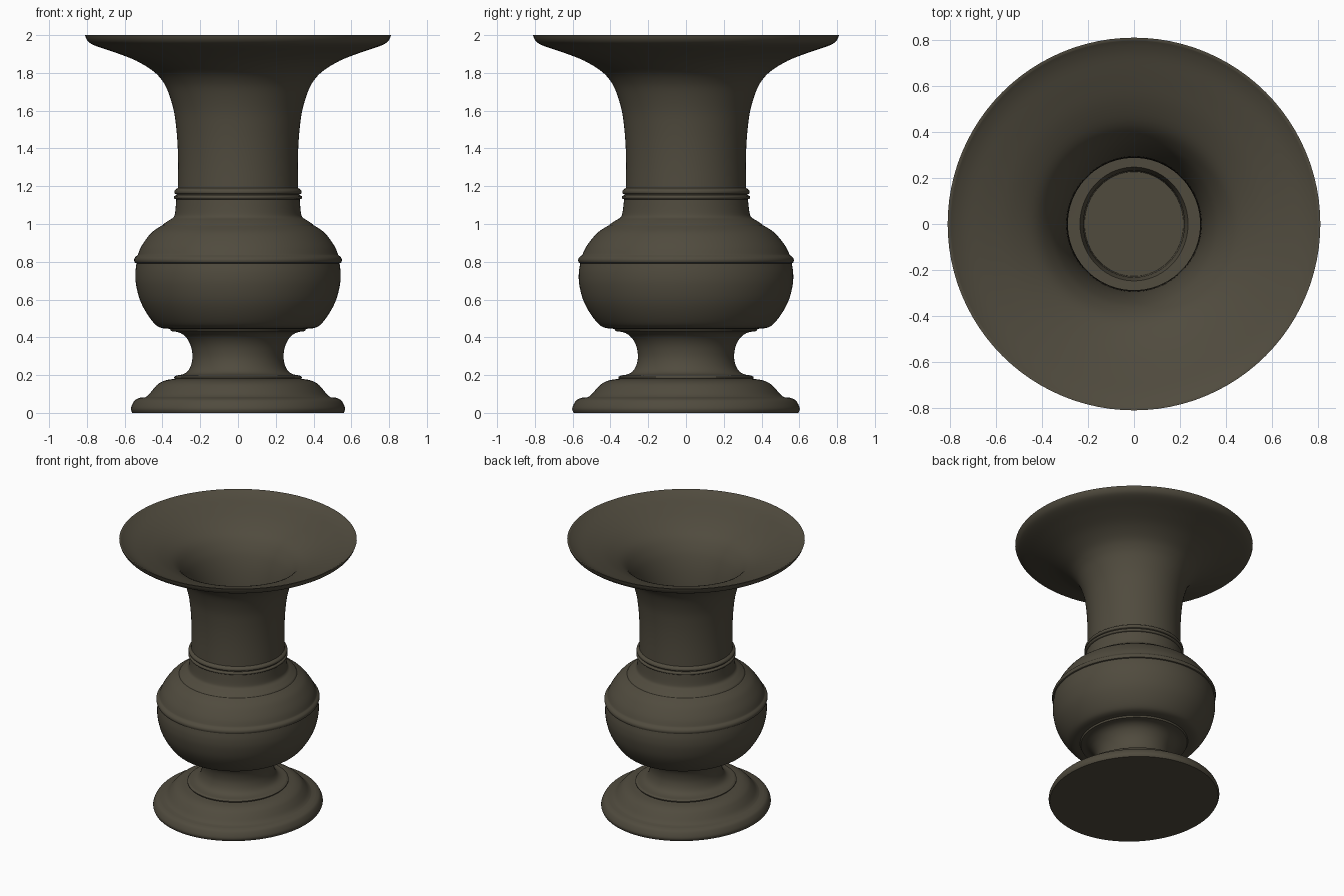
import bpy, bmesh, math

SEG = 96
bronze = bpy.data.materials.new("dark_bronze")
bronze.diffuse_color = (0.08, 0.07, 0.048, 1)


def depth_scale(z):
    # the lower body is slightly deeper than wide; the neck is round
    if z < 0.75:
        return 1.063 - 0.018 * z / 0.75
    return 1 + 0.045 * max(0, min(1, (1.15 - z) / 0.4))


def smooth(pts, n=4):
    # Catmull-Rom curve through the profile points
    out = []
    for i in range(len(pts) - 1):
        a, b, c, d = (pts[max(0, min(len(pts) - 1, i + k))] for k in (-1, 0, 1, 2))
        for s in range(n):
            t = s / n
            out.append(tuple(0.5 * (2 * b[k] + (c[k] - a[k]) * t
                       + (2 * a[k] - 5 * b[k] + 4 * c[k] - d[k]) * t * t
                       + (3 * b[k] - a[k] - 3 * c[k] + d[k]) * t ** 3) for k in (0, 1)))
    return out + [pts[-1]]


def lathe(name, profile):
    # profile of (radius, z); ends of radius 0 close the surface
    bm = bmesh.new()
    rings = []
    for r, z in profile:
        if r < 1e-6:
            rings.append([bm.verts.new((0, 0, z))] * SEG)
        else:
            rings.append([bm.verts.new((r * math.cos(2 * math.pi * i / SEG),
                          r * depth_scale(z) * math.sin(2 * math.pi * i / SEG), z))
                          for i in range(SEG)])
    for lo, hi in zip(rings, rings[1:]):
        for i in range(SEG):
            j = (i + 1) % SEG
            bm.faces.new(list(dict.fromkeys((lo[i], lo[j], hi[j], hi[i]))))
    me = bpy.data.meshes.new(name)
    bm.to_mesh(me)
    bm.free()
    ob = bpy.data.objects.new(name, me)
    bpy.context.collection.objects.link(ob)
    me.materials.append(bronze)
    bpy.ops.object.select_all(action='DESELECT')
    ob.select_set(True)
    bpy.context.view_layer.objects.active = ob
    bpy.ops.object.shade_smooth_by_angle(angle=math.radians(40))


# stepped foot with its underside
lathe("foot", [(0, 0), (0.56, 0)]
      + smooth([(0.56, 0), (0.567, 0.02), (0.56, 0.045), (0.545, 0.068), (0.52, 0.08)])
      + smooth([(0.492, 0.082), (0.472, 0.097), (0.445, 0.13), (0.42, 0.155),
                (0.385, 0.172), (0.34, 0.18)])
      + smooth([(0.335, 0.181), (0.338, 0.19), (0.325, 0.198)]))

# waisted stem
lathe("stem", smooth([(0.325, 0.198), (0.29, 0.205), (0.265, 0.222), (0.248, 0.255),
                      (0.241, 0.3), (0.25, 0.355), (0.275, 0.4), (0.31, 0.425),
                      (0.355, 0.433)]) + [(0.36, 0.445)])

# bowl with raised belt and shoulder step
lathe("bowl", smooth([(0.36, 0.445), (0.405, 0.45), (0.44, 0.47), (0.485, 0.53),
                      (0.52, 0.6), (0.54, 0.68), (0.543, 0.74), (0.538, 0.792)])
      + smooth([(0.546, 0.795), (0.55, 0.808), (0.546, 0.822), (0.532, 0.835)])
      + smooth([(0.53, 0.838), (0.515, 0.875), (0.49, 0.915), (0.455, 0.957),
                (0.41, 0.988), (0.4, 0.992)])
      + smooth([(0.395, 1.0), (0.365, 1.02), (0.342, 1.035), (0.333, 1.06),
                (0.327, 1.13)]))

# two thin mouldings round the neck
lathe("neck_rings", smooth([(0.325, 1.13), (0.337, 1.135), (0.338, 1.147), (0.326, 1.153)])
      + smooth([(0.326, 1.158), (0.336, 1.163), (0.335, 1.178), (0.319, 1.19)]))

# neck and flared mouth
lathe("neck", smooth([(0.319, 1.19), (0.317, 1.3), (0.319, 1.4), (0.326, 1.5), (0.34, 1.6),
                      (0.37, 1.7), (0.402, 1.76), (0.45, 1.81), (0.54, 1.865),
                      (0.65, 1.908), (0.74, 1.938), (0.782, 1.957), (0.801, 1.977),
                      (0.81, 2.0)]))

# inside surface, from lip to the bottom of the bore
lathe("lining", [(0.81, 2.0)]
      + smooth([(0.8, 2.0), (0.775, 1.985), (0.73, 1.965), (0.64, 1.935), (0.53, 1.893),
                (0.43, 1.835), (0.37, 1.76), (0.335, 1.68), (0.31, 1.58), (0.295, 1.46),
                (0.289, 1.3), (0.29, 1.1), (0.32, 1.02), (0.43, 0.94), (0.5, 0.8),
                (0.505, 0.68), (0.46, 0.55), (0.4, 0.485), (0.33, 0.472)])
      + [(0.235, 0.47), (0.22, 0.42), (0.215, 0.3), (0, 0.3)])
